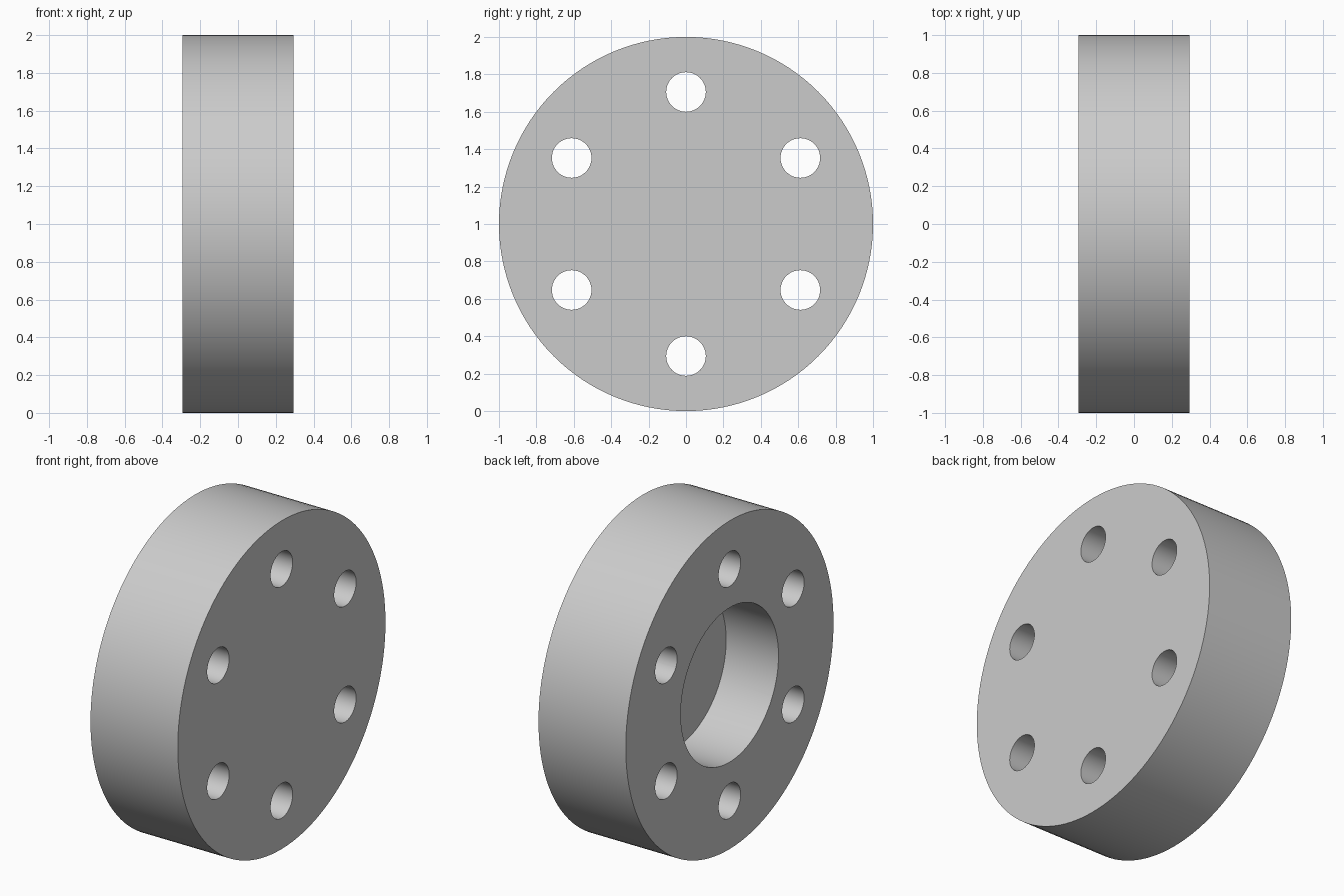
import bpy, bmesh, math
from mathutils import Matrix, Vector

cube = bpy.data.objects.get("Cube")
if cube:
    bpy.data.objects.remove(cube, do_unlink=True)

UNIT = 1 / 17
THICK = 10 * UNIT
HALF = THICK / 2
RECESS_DEPTH = 6 * UNIT
OVERSHOOT = 0.1

grey = bpy.data.materials.new("light grey")
grey.use_nodes = True
colour = (0.6, 0.6, 0.6, 1)
grey.diffuse_color = colour
grey.node_tree.nodes["Principled BSDF"].inputs["Base Color"].default_value = colour


def add_cylinder(bm, radius, x0, x1, y=0, z=0, sides=64):
    """Cylinder along x from x0 to x1, centred on (y, z) from the disc axis."""
    place = Matrix.Translation(Vector(((x0 + x1) / 2, y, 1 + z)))
    bmesh.ops.create_cone(bm, cap_ends=True, segments=sides, radius1=radius,
                          radius2=radius, depth=x1 - x0,
                          matrix=place @ Matrix.Rotation(math.pi / 2, 4, 'Y'))


def make_object(name, bm):
    mesh = bpy.data.meshes.new(name)
    bm.to_mesh(mesh)
    bm.free()
    mesh.materials.append(grey)
    obj = bpy.data.objects.new(name, mesh)
    bpy.context.collection.objects.link(obj)
    return obj


# Solid flange disc
bm = bmesh.new()
add_cylinder(bm, 1, -HALF, HALF, sides=128)
disc = make_object("flange_disc", bm)

# Cutter: blind recess on the left-hand -x face and six through holes
bm = bmesh.new()
add_cylinder(bm, 8 * UNIT, -HALF - OVERSHOOT, -HALF + RECESS_DEPTH, sides=96)
for i in range(6):
    a = math.radians(30 + 60 * i)
    r = 12 * UNIT
    add_cylinder(bm, 1.8 * UNIT, -HALF - OVERSHOOT, HALF + OVERSHOOT,
                 r * math.cos(a), r * math.sin(a), 48)
cutter = make_object("hole_cutter", bm)
cutter.hide_render = True

# Cut the holes, then drop the cutter
cut = disc.modifiers.new("holes", 'BOOLEAN')
cut.operation = 'DIFFERENCE'
cut.solver = 'EXACT'
cut.object = cutter
bpy.ops.object.select_all(action='DESELECT')
disc.select_set(True)
bpy.context.view_layer.objects.active = disc
bpy.ops.object.modifier_apply(modifier=cut.name)
bpy.data.objects.remove(cutter, do_unlink=True)

# Smooth round walls, crisp rims
bpy.ops.object.shade_smooth_by_angle(angle=math.radians(30))
